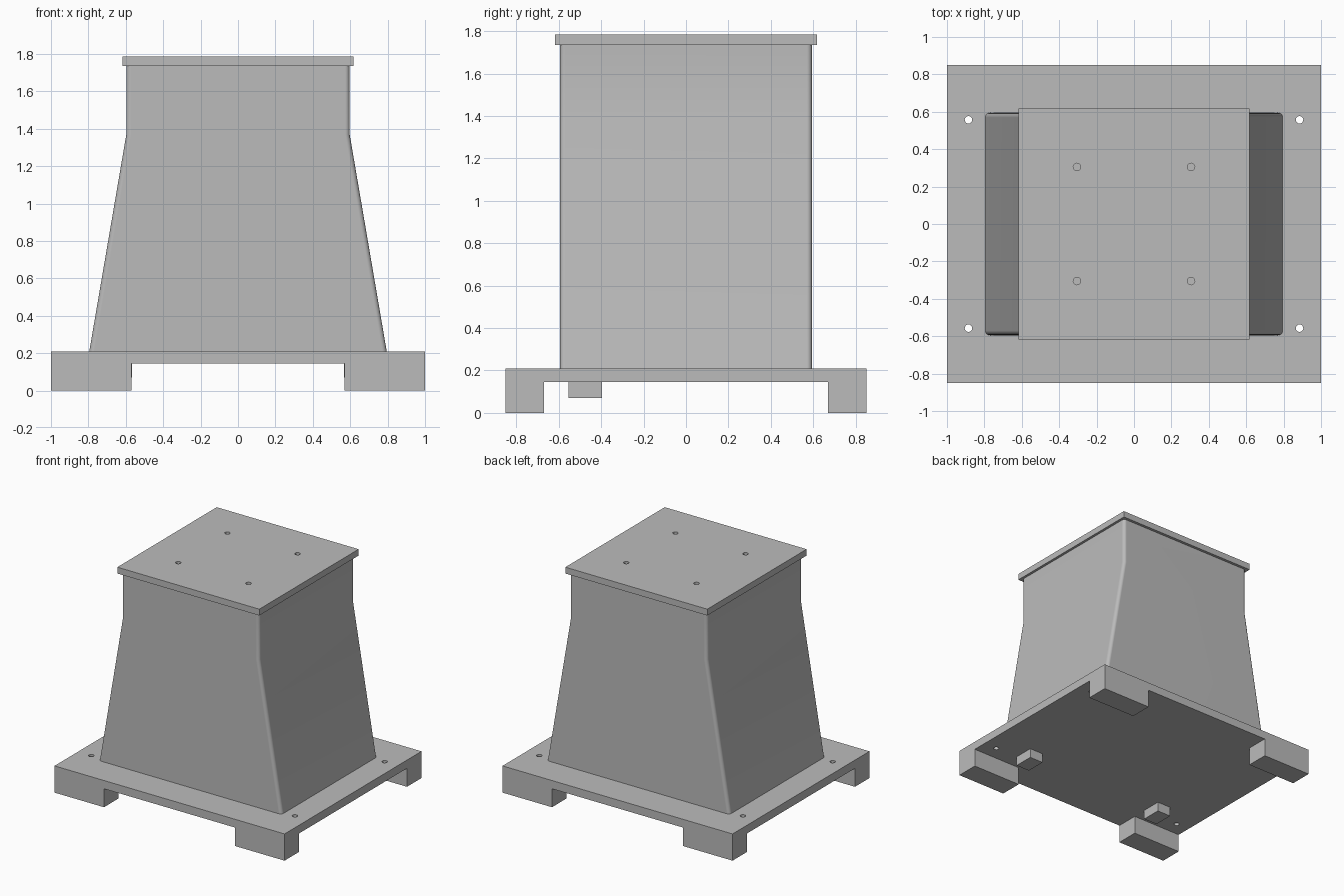
import bpy
import bmesh
from math import radians

if "Cube" in bpy.data.objects:
    bpy.data.objects.remove(bpy.data.objects["Cube"], do_unlink=True)

# One plain grey for everything
grey = bpy.data.materials.new("plain grey")
grey.use_nodes = True
colour = (0.5, 0.5, 0.5, 1)
grey.diffuse_color = colour
grey.node_tree.nodes["Principled BSDF"].inputs["Base Color"].default_value = colour


def box(name, x, y, z):
    """Box from (low, high) ranges."""
    size = [b - a for a, b in (x, y, z)]
    bpy.ops.mesh.primitive_cube_add(size=1, location=[(a + b) / 2 for a, b in (x, y, z)])
    ob = bpy.context.object
    ob.name = name
    ob.scale = size
    bpy.ops.object.transform_apply(location=False, rotation=False, scale=True)
    ob.data.materials.append(grey)
    return ob


def drill(ob, px, py, z, radius):
    """Cut four mirrored vertical holes between the heights in z."""
    for sx in (-1, 1):
        for sy in (-1, 1):
            bpy.ops.mesh.primitive_cylinder_add(
                vertices=24, radius=radius, depth=z[1] - z[0],
                location=(sx * px, sy * py, (z[0] + z[1]) / 2))
            cutter = bpy.context.object
            cutter.name = "hole_cutter"
            cutter.data.materials.append(grey)
            mod = ob.modifiers.new("hole", "BOOLEAN")
            mod.operation = "DIFFERENCE"
            mod.solver = "EXACT"
            mod.object = cutter
            bpy.context.view_layer.objects.active = ob
            bpy.ops.object.modifier_apply(modifier=mod.name)
            bpy.data.objects.remove(cutter, do_unlink=True)


# Base plate with bolt holes
base = box("base_plate", (-1, 1), (-0.85, 0.85), (0.145, 0.21))
drill(base, 0.885, 0.557, (0.1, 0.3), 0.02)

# Corner feet, and small stop blocks behind the front feet
for side, sx in (("right", -1), ("left", 1)):
    for end, sy in (("front", -1), ("back", 1)):
        box(f"{end}_{side}_foot", sorted((sx * 0.57, sx)),
            sorted((sy * 0.67, sy * 0.85)), (0, 0.145))
    box(f"{side}_stop_block", sorted((sx * 0.566, sx * 0.686)), (-0.555, -0.395), (0.07, 0.145))

# Tapered pedestal: front profile pushed from front to back
profile = [(0.795, 0.21), (0.597, 1.37), (0.597, 1.735)]
outline = profile + [(-x, z) for x, z in reversed(profile)]
mesh = bpy.data.meshes.new("pedestal")
pedestal = bpy.data.objects.new("pedestal", mesh)
bpy.context.collection.objects.link(pedestal)
bm = bmesh.new()
front = bm.faces.new([bm.verts.new((x, -0.595, z)) for x, z in outline])
back = bmesh.ops.extrude_face_region(bm, geom=[front])["geom"]
bmesh.ops.translate(bm, vec=(0, 1.19, 0),
                    verts=[v for v in back if isinstance(v, bmesh.types.BMVert)])
bmesh.ops.recalc_face_normals(bm, faces=bm.faces)
# Round the upright corners
uprights = [e for e in bm.edges
            if abs(e.verts[0].co.y - e.verts[1].co.y) < 0.01
            and abs(e.verts[0].co.z - e.verts[1].co.z) > 0.1]
bmesh.ops.bevel(bm, geom=uprights, offset=0.025, segments=5, profile=0.5, affect="EDGES")
bm.to_mesh(mesh)
bm.free()
mesh.materials.append(grey)
bpy.ops.object.select_all(action="DESELECT")
pedestal.select_set(True)
bpy.context.view_layer.objects.active = pedestal
bpy.ops.object.shade_smooth_by_angle(angle=radians(30))
weighted = pedestal.modifiers.new("even shading", "WEIGHTED_NORMAL")
weighted.keep_sharp = True

# Top plate with blind screw holes
top = box("top_plate", (-0.617, 0.617), (-0.617, 0.617), (1.735, 1.785))
drill(top, 0.305, 0.305, (1.74, 1.9), 0.02)
